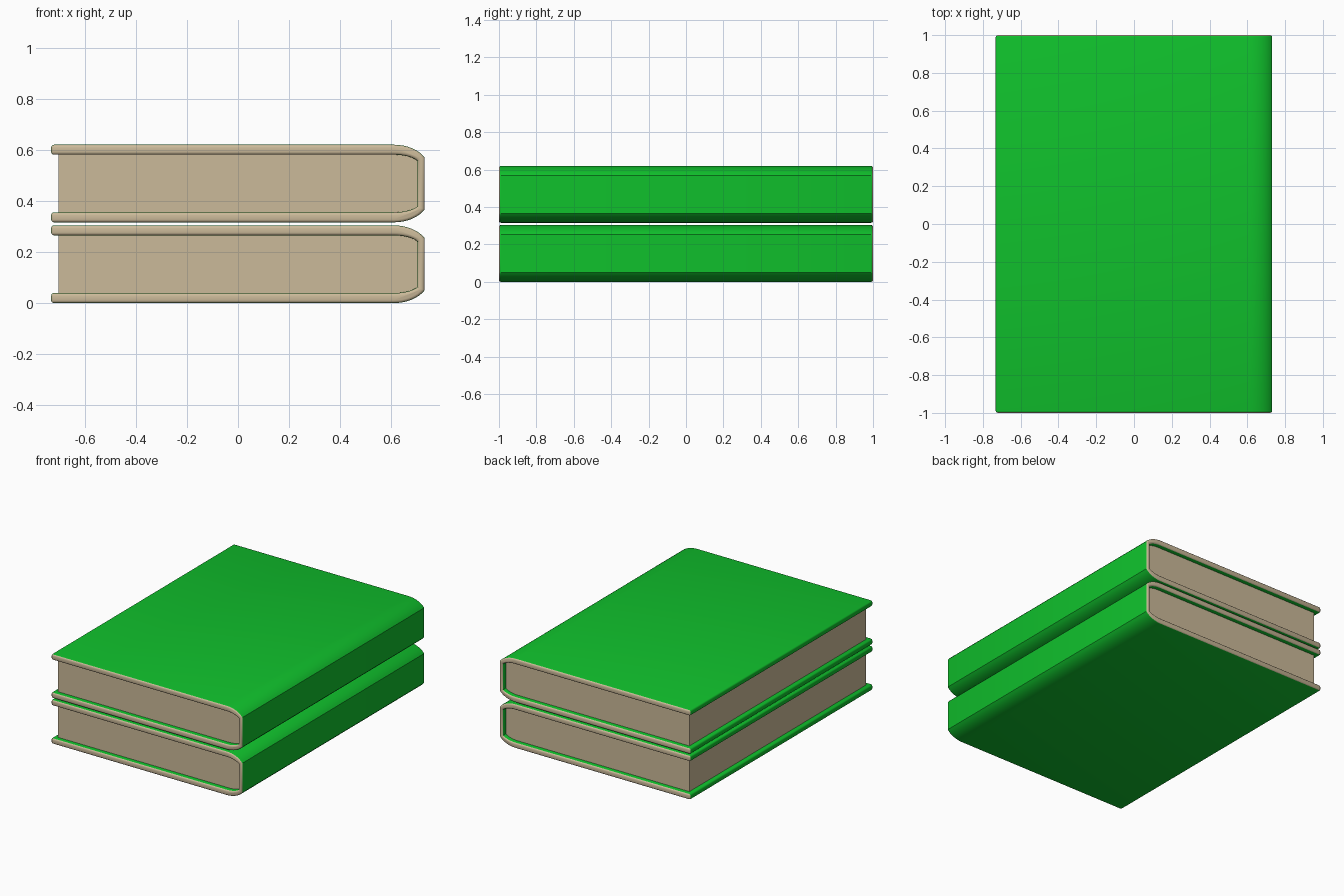
import bpy, bmesh, math

if "Cube" in bpy.data.objects:
    bpy.data.objects.remove(bpy.data.objects["Cube"])


def material(name, rgb):
    m = bpy.data.materials.new(name)
    m.diffuse_color = (*rgb, 1)
    m.use_nodes = True
    m.node_tree.nodes["Principled BSDF"].inputs["Base Color"].default_value = m.diffuse_color
    return m


GREEN = material("green_cover", (0.005, 0.53, 0.025))
TAN = material("paper_tan", (0.60, 0.49, 0.32))
H = 0.304          # height of one book
N = 8              # segments in each rounded shoulder


def shoulder(x0, x1, z0, z1):
    """Arc leaving a flat board tangentially and meeting the spine at an angle."""
    pts = []
    a_end = math.radians(62)
    for i in range(N + 1):
        a = a_end * i / N
        pts.append((x0 + (x1 - x0) * math.sin(a) / math.sin(a_end),
                    z0 + (z1 - z0) * (1 - math.cos(a)) / (1 - math.cos(a_end))))
    return pts


def mirrored(pts):
    return pts + [(x, H - z) for x, z in reversed(pts)]


def extrude_profile(name, pts, half_y, z, bevel):
    bm = bmesh.new()
    face = bm.faces.new([bm.verts.new((x, -half_y, pz + z)) for x, pz in pts])
    ext = bmesh.ops.extrude_face_region(bm, geom=[face])
    verts = [g for g in ext["geom"] if isinstance(g, bmesh.types.BMVert)]
    bmesh.ops.translate(bm, verts=verts, vec=(0, 2 * half_y, 0))
    bmesh.ops.recalc_face_normals(bm, faces=bm.faces[:])
    if bevel:
        sharp = [e for e in bm.edges if e.calc_face_angle(0) > math.radians(60)]
        bmesh.ops.bevel(bm, geom=sharp, offset=bevel, segments=3,
                        profile=0.5, affect='EDGES')
    me = bpy.data.meshes.new(name)
    bm.to_mesh(me)
    bm.free()
    ob = bpy.data.objects.new(name, me)
    bpy.context.collection.objects.link(ob)
    bpy.context.view_layer.objects.active = ob
    ob.select_set(True)
    bpy.ops.object.shade_smooth_by_angle(angle=math.radians(35))
    ob.select_set(False)
    return ob


outer = mirrored([(-0.732, 0)] + shoulder(0.61, 0.731, 0, 0.05))
inner = mirrored([(-0.732, 0.039)] + shoulder(0.61, 0.703, 0.039, 0.063))
pages = mirrored([(-0.703, 0.038)] + shoulder(0.61, 0.704, 0.038, 0.062))

for label, z in (("lower", 0.0), ("upper", 0.316)):
    # wrapped cover: green, with tan cut edges at head and tail
    cover = extrude_profile(label + "_cover", outer + inner[::-1], 1.0, z, 0.011)
    cover.data.materials.append(GREEN)
    cover.data.materials.append(TAN)
    for p in cover.data.polygons:
        p.material_index = 1 if abs(p.normal.y) > 0.5 else 0
    # page block
    block = extrude_profile(label + "_pages", pages, 0.967, z, 0)
    block.data.materials.append(TAN)
